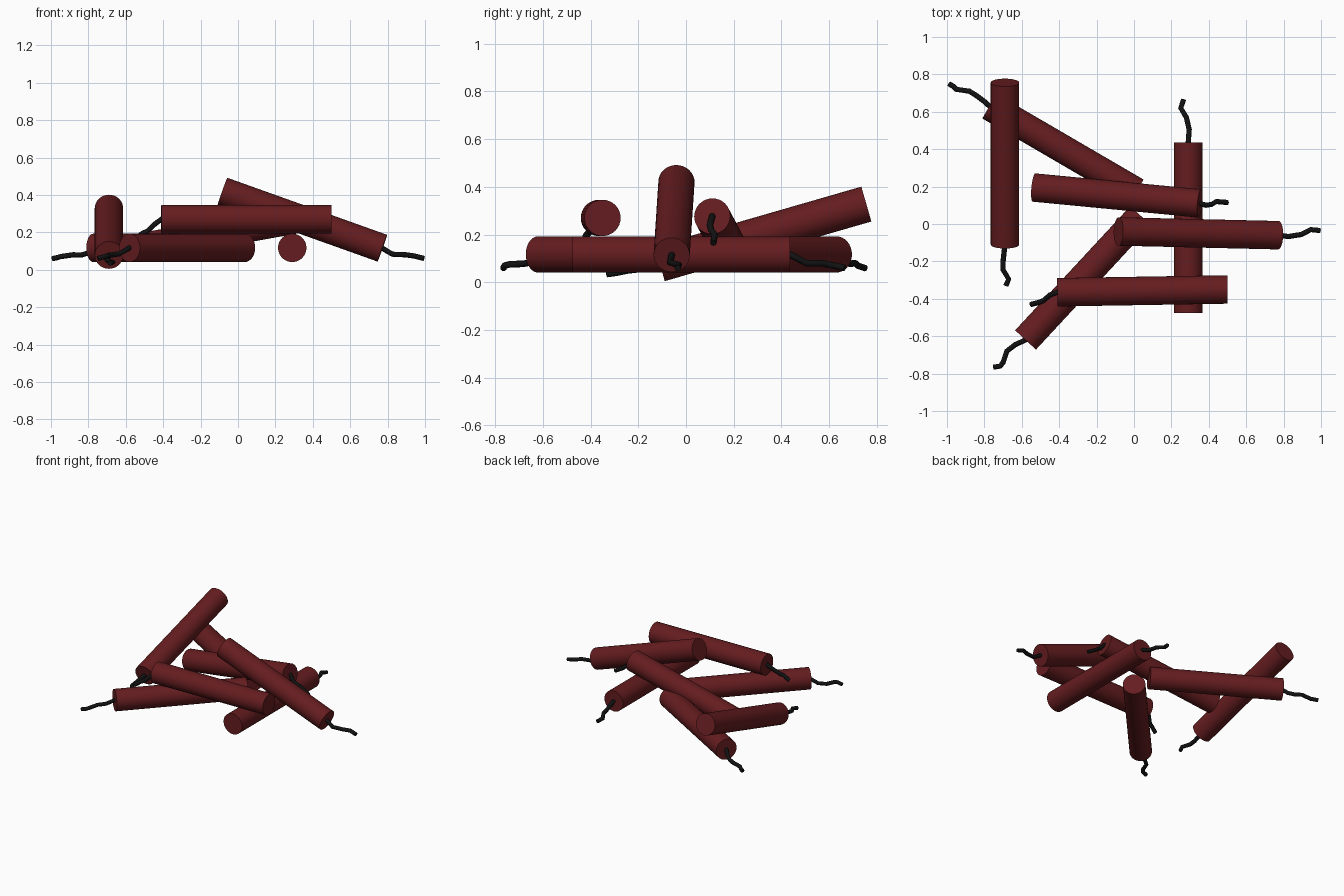
import bpy
import math
from mathutils import Vector

if "Cube" in bpy.data.objects:
    bpy.data.objects.remove(bpy.data.objects["Cube"])

RADIUS = 0.076
FUSE_RADIUS = 0.014


def material(name, color):
    m = bpy.data.materials.new(name)
    m.diffuse_color = color
    m.use_nodes = True
    m.node_tree.nodes["Principled BSDF"].inputs["Base Color"].default_value = m.diffuse_color
    return m


RED = material("dark_red", (0.13, 0.012, 0.014, 1))
BLACK = material("black", (0.006, 0.006, 0.006, 1))


def stick(name, fuse_end, plain_end):
    """Round stick between two points, smooth sides and flat caps."""
    a, b = Vector(fuse_end), Vector(plain_end)
    axis = b - a
    bpy.ops.mesh.primitive_cylinder_add(vertices=32, radius=RADIUS, depth=axis.length,
                                        location=(a + b) / 2)
    ob = bpy.context.object
    ob.name = name
    ob.rotation_euler = axis.to_track_quat('Z', 'Y').to_euler()
    bpy.ops.object.shade_smooth_by_angle(angle=math.radians(40))
    ob.data.materials.append(RED)


def fuse(name, points):
    """Thin kinked cord along the given points."""
    cu = bpy.data.curves.new(name, 'CURVE')
    cu.dimensions = '3D'
    cu.bevel_depth = FUSE_RADIUS
    cu.bevel_resolution = 2
    cu.use_fill_caps = True
    sp = cu.splines.new('POLY')
    sp.points.add(len(points) - 1)
    for p, co in zip(sp.points, points):
        p.co = (*co, 1)
    cu.materials.append(BLACK)
    bpy.context.collection.objects.link(bpy.data.objects.new(name, cu))


# name: (fuse end, plain end, fuse points after the stick end)
STICKS = {
    "left_leaning": ((-0.69, -0.11, 0.078), (-0.69, 0.756, 0.328),
                     [(-0.70, -0.2, 0.055), (-0.70, -0.245, 0.05), (-0.67, -0.295, 0.04),
                      (-0.685, -0.33, 0.035)]),
    "back_left": ((-0.773, 0.63, 0.117), (0.013, 0.172, 0.117),
                  [(-0.80, 0.655, 0.09), (-0.84, 0.685, 0.078), (-0.88, 0.71, 0.08),
                   (-0.95, 0.72, 0.07), (-0.965, 0.735, 0.065), (-0.99, 0.75, 0.06)]),
    "middle": ((0.352, 0.11, 0.277), (-0.535, 0.195, 0.117),
               [(0.385, 0.10, 0.24), (0.415, 0.105, 0.22), (0.44, 0.12, 0.20),
                (0.50, 0.115, 0.165)]),
    "front_left": ((-0.58, -0.62, 0.117), (0.036, 0.044, 0.117),
                   [(-0.635, -0.645, 0.085), (-0.68, -0.68, 0.078), (-0.70, -0.74, 0.075),
                    (-0.715, -0.76, 0.07), (-0.75, -0.765, 0.06)]),
    "right_base": ((0.29, 0.435, 0.117), (0.29, -0.475, 0.117),
                   [(0.295, 0.505, 0.08), (0.28, 0.57, 0.08), (0.25, 0.62, 0.07),
                    (0.265, 0.665, 0.06)]),
    "right_leaning": ((0.772, -0.06, 0.115), (-0.083, -0.04, 0.42),
                      [(0.825, -0.067, 0.083), (0.895, -0.056, 0.08), (0.945, -0.03, 0.073),
                       (0.995, -0.035, 0.06)]),
    "front_top": ((-0.41, -0.365, 0.27), (0.50, -0.35, 0.27),
                  [(-0.45, -0.38, 0.24), (-0.485, -0.41, 0.205), (-0.51, -0.42, 0.195),
                   (-0.55, -0.43, 0.165)]),
}

for name, (start, end, cord) in STICKS.items():
    stick(name + "_stick", start, end)
    # cord starts slightly inside the cap
    root = Vector(start) + (Vector(end) - Vector(start)) * 0.02
    fuse(name + "_fuse", [tuple(root), start] + cord)
